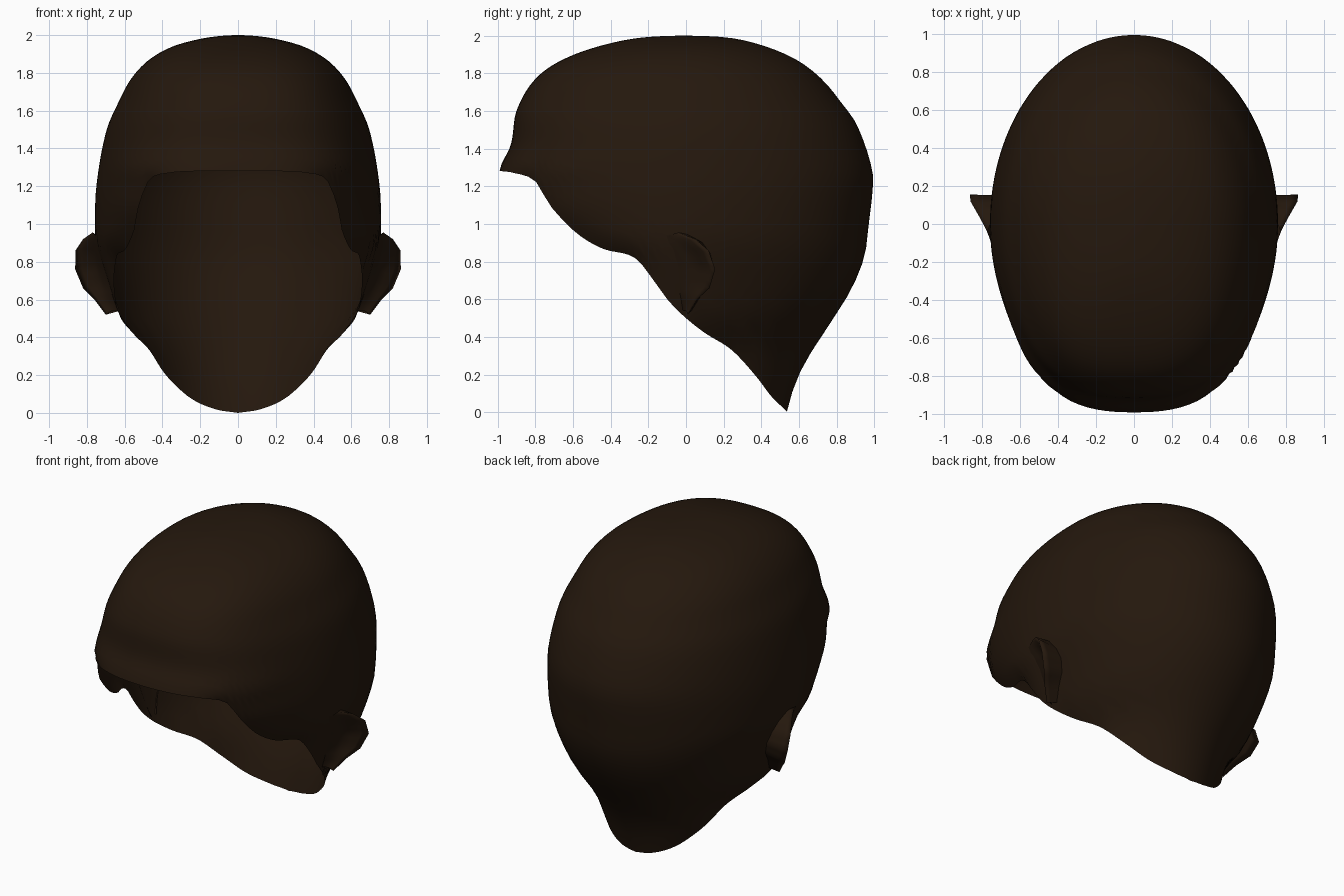
import bpy, bmesh
from math import sin, cos, pi, atan2, sqrt

if "Cube" in bpy.data.objects:
    bpy.data.objects.remove(bpy.data.objects["Cube"])

mat = bpy.data.materials.new("dark_brown")
mat.diffuse_color = (0.018, 0.009, 0.004, 1)
mat.use_nodes = True
mat.node_tree.nodes["Principled BSDF"].inputs["Base Color"].default_value = mat.diffuse_color


def interp(keys, t):
    """Smooth (Hermite) interpolation through (t, value) pairs."""
    if t <= keys[0][0]:
        return keys[0][1]
    if t >= keys[-1][0]:
        return keys[-1][1]
    i = next(k for k in range(len(keys) - 1) if t <= keys[k + 1][0])

    def slope(k):
        a, b = keys[max(k - 1, 0)], keys[min(k + 1, len(keys) - 1)]
        return (b[1] - a[1]) / (b[0] - a[0])
    (t0, v0), (t1, v1) = keys[i], keys[i + 1]
    h = t1 - t0
    u = (t - t0) / h
    return (v0 * (1 + 2 * u) * (1 - u) ** 2 + slope(i) * h * u * (1 - u) ** 2
            + v1 * u * u * (3 - 2 * u) + slope(i + 1) * h * u * u * (u - 1))


def root_keys(pairs):
    """Key by the square root of the depth below the crown, so domes stay round."""
    return [(sqrt(2 - z), v) for z, v in pairs]


def finish(name, bm):
    mesh = bpy.data.meshes.new(name)
    bmesh.ops.recalc_face_normals(bm, faces=bm.faces)
    bm.to_mesh(mesh)
    bm.free()
    obj = bpy.data.objects.new(name, mesh)
    bpy.context.collection.objects.link(obj)
    mesh.materials.append(mat)
    for p in mesh.polygons:
        p.use_smooth = True
    return obj


# Head profiles by height: side half width, front reach, back reach
WIDTH = root_keys([(2, 0), (1.98, .2), (1.94, .345), (1.87, .47), (1.77, .565), (1.65, .63),
                   (1.5, .695), (1.2, .75), (1.0, .757), (.9, .75), (.7, .69), (.5, .62),
                   (.42, .56), (.33, .50), (.19, .475), (.08, .44), (0, .42)])
FRONT = root_keys([(2, 0), (1.993, .2), (1.96, .4), (1.87, .66), (1.77, .8), (1.6, .9),
                   (1.42, .93), (1.28, .99), (1.23, .95), (1.09, .91), (.96, .79),
                   (.87, .67), (.82, .5), (.7, .45), (.4, .4)])
BACK = root_keys([(2, 0), (1.992, .2), (1.95, .4), (1.87, .59), (1.76, .73), (1.65, .82),
                  (1.53, .905), (1.28, .99), (1.17, .99), (1.0, .97), (.82, .945),
                  (.64, .87), (.45, .75), (.27, .635), (.14, .575), (0, .535)])
# Open lower edge, from brow round to nape (x, y, z)
EDGE = [(0, -.99, 1.28), (.2, -.97, 1.28), (.36, -.89, 1.27), (.47, -.8, 1.23),
        (.53, -.72, 1.09), (.56, -.6, .96), (.6, -.45, .87), (.64, -.27, .82),
        (.66, -.15, .67), (.65, -.1, .6), (.62, 0, .5), (.54, .1, .42), (.46, .24, .33),
        (.37, .37, .19), (.25, .45, .08), (.12, .51, .02), (0, .53, 0)]
EDGE_Z = [(atan2(x, -y), z) for x, y, z in EDGE]


def head_point(angle, s):
    sx, cy = sin(angle), -cos(angle)
    front = cy < 0
    w = interp(WIDTH, s)
    b = interp(FRONT if front else BACK, s)
    n = 2.5 if front else 2.03
    # flattened temples
    taper = 1 - .05 * sin(2 * angle) ** 2 * min(1, s) if front else 1
    r = ((abs(sx) / (w * taper)) ** n + (abs(cy) / b) ** n) ** (-1 / n)
    return (sx * r, cy * r, 2 - s * s)


# Scalp shell
COLS, ROWS = 128, 36
bm = bmesh.new()
crown = bm.verts.new((0, 0, 2))
grid = []
for j in range(COLS):
    a = 2 * pi * j / COLS
    side = a if a <= pi else a - 2 * pi
    s_end = sqrt(2 - interp(EDGE_Z, abs(side)))
    grid.append([bm.verts.new(head_point(side, s_end * i / ROWS)) for i in range(1, ROWS + 1)])
for j in range(COLS):
    p, q = grid[j], grid[(j + 1) % COLS]
    bm.faces.new((crown, p[0], q[0]))
    for i in range(ROWS - 1):
        bm.faces.new((p[i], p[i + 1], q[i + 1], q[i]))
finish("scalp_shell", bm)

# Ears: hollow, rim and back fold per height; both roots sit on the scalp
# (height, front root y, hollow x y, rim x y z, back root y)
EAR = [(.94, -.11, .755, -.09, .77, -.04, .955, .03),
       (.90, -.10, .765, -.03, .82, .05, .92, .09),
       (.84, -.08, .765, .03, .86, .12, .86, .13),
       (.77, -.06, .755, .06, .862, .155, .76, .15),
       (.69, -.05, .735, .05, .82, .125, .66, .13),
       (.62, -.04, .71, .02, .76, .06, .60, .08),
       (.54, -.02, .67, .0, .70, .01, .52, .03)]
for name, m in (("left_ear", 1), ("right_ear", -1)):
    bm = bmesh.new()
    rows = []
    for z, yf, hx, hy, rx, ry, rz, yb in EAR:
        x = interp(WIDTH, sqrt(2 - z)) - .01
        row = [(x, yf, z), (hx, hy, z), (rx, ry, rz), (x, yb, z)]
        rows.append([bm.verts.new((m * px, py, pz)) for px, py, pz in row])
    for p, q in zip(rows, rows[1:]):
        for i in range(3):
            bm.faces.new((p[i], p[i + 1], q[i + 1], q[i]))
    bmesh.ops.subdivide_edges(bm, edges=bm.edges[:], cuts=2, use_grid_fill=True, smooth=.5)
    finish(name, bm)
